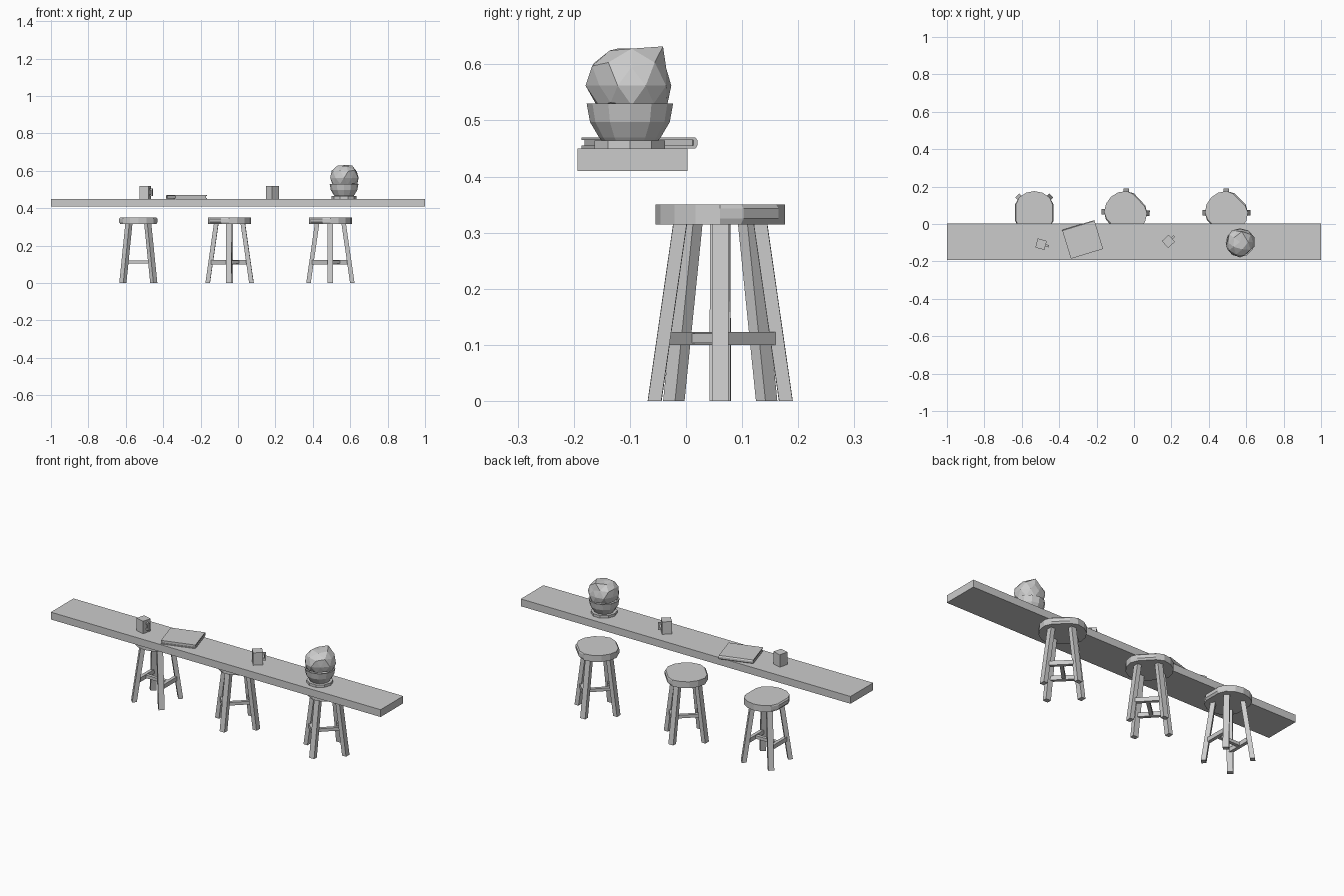
import bpy, bmesh, math, random
from mathutils import Vector, Matrix

if "Cube" in bpy.data.objects:
    bpy.data.objects.remove(bpy.data.objects["Cube"])


def finish(name, bm, matrix=Matrix()):
    bmesh.ops.recalc_face_normals(bm, faces=bm.faces)
    me = bpy.data.meshes.new(name)
    bm.to_mesh(me)
    bm.free()
    ob = bpy.data.objects.new(name, me)
    ob.matrix_world = matrix
    bpy.context.collection.objects.link(ob)
    return ob


def loft(name, rings, matrix=Matrix()):
    """Skin a stack of equal-length closed loops and cap both ends."""
    bm = bmesh.new()
    loops = [[bm.verts.new(p) for p in r] for r in rings]
    n = len(loops[0])
    for a, b in zip(loops, loops[1:]):
        for i in range(n):
            bm.faces.new((a[i], a[(i + 1) % n], b[(i + 1) % n], b[i]))
    bm.faces.new(loops[0])
    bm.faces.new(loops[-1])
    return finish(name, bm, matrix)


def box(name, lo, hi, matrix=Matrix()):
    def ring(z):
        return [(lo[0], lo[1], z), (hi[0], lo[1], z), (hi[0], hi[1], z), (lo[0], hi[1], z)]
    return loft(name, [ring(lo[2]), ring(hi[2])], matrix)


def circle(r, z, n, turn=0.0):
    return [(r * math.cos(turn + math.tau * i / n), r * math.sin(turn + math.tau * i / n), z)
            for i in range(n)]


def place(x, y, z=0.0, deg=0.0):
    return Matrix.Translation((x, y, z)) @ Matrix.Rotation(math.radians(deg), 4, 'Z')


# Counter
box("counter_top", (-1, -0.193, 0.41), (1, 0.003, 0.45))


# Stools: round seat with two flattened sides, four splayed legs, H stretcher
def stool(tag, x, y, deg):
    m = place(x, y, 0, deg)
    d = Vector((1, 1, 0)).normalized()

    def seat_ring(z, flat):
        out = []
        for p in circle(0.115, z, 16):
            p = Vector(p)
            k = p.dot(d)
            out.append(p + d * (max(-flat, min(flat, k)) - k))
        return out
    loft(f"seat_{tag}",
         [seat_ring(0.315, 0.096), seat_ring(0.325, 0.103), seat_ring(0.343, 0.103),
          seat_ring(0.35, 0.097)], m)
    for i in range(4):
        def foot(r, z):
            return [(r - 0.012, -0.015, z), (r + 0.012, -0.015, z),
                    (r + 0.012, 0.015, z), (r - 0.012, 0.015, z)]
        loft(f"leg_{tag}_{i + 1}", [foot(0.117, 0), foot(0.071, 0.32)],
             m @ Matrix.Rotation(i * math.pi / 2, 4, 'Z'))
    diag = m @ Matrix.Rotation(math.pi / 4, 4, 'Z')
    for s, side in ((1, "a"), (-1, "b")):
        box(f"side_rung_{tag}_{side}", (s * 0.071 - 0.009, -0.073, 0.1),
            (s * 0.071 + 0.009, 0.073, 0.123), diag)
    box(f"cross_rung_{tag}", (-0.068, -0.009, 0.103), (0.068, 0.009, 0.12), diag)


stool("left", -0.533, 0.061, -45)
stool("middle", -0.045, 0.061, -2)
stool("right", 0.494, 0.061, 0)


# Square mugs with loop handles
def mug(tag, x, y, deg):
    m = place(x, y, 0.45, deg)
    box(f"mug_{tag}", (-0.025, -0.025, 0), (0.025, 0.025, 0.068), m)
    for part, z0, z1, x0 in (("top", 0.046, 0.055, 0.025), ("bottom", 0.015, 0.024, 0.025),
                             ("grip", 0.024, 0.046, 0.034)):
        box(f"mug_handle_{part}_{tag}", (x0, -0.006, z0), (0.042, 0.006, z1), m)


mug("left", -0.497, -0.108, -15)
mug("right", 0.184, -0.093, 42)

# Book with covers, inset pages and a rounded spine
book = place(-0.274, -0.085, 0.45, 17)
box("book_lower_cover", (-0.09, -0.078, 0), (0.09, 0.075, 0.005), book)
box("book_pages", (-0.086, -0.074, 0.005), (0.086, 0.075, 0.015), book)
box("book_upper_cover", (-0.09, -0.078, 0.015), (0.09, 0.075, 0.02), book)
spine = [(0.075, 0), (0.079, 0), (0.083, 0.006), (0.083, 0.014), (0.079, 0.02), (0.075, 0.02)]
loft("book_spine", [[(x, y, z) for y, z in spine] for x in (-0.09, 0.09)], book)

# Footed bowl
bowl = place(0.567, -0.1)
loft("bowl_foot", [circle(0.066, 0.45, 10), circle(0.066, 0.464, 10)], bowl)
loft("bowl", [circle(r, z, 12) for r, z in
              ((0.05, 0.464), (0.055, 0.47), (0.071, 0.497), (0.077, 0.53), (0.07, 0.53),
               (0.055, 0.5))], bowl)

# Heaped, faceted contents with one raised peak
random.seed(4)
bm = bmesh.new()
bmesh.ops.create_icosphere(bm, subdivisions=2, radius=0.079)
for v in bm.verts:
    v.co *= random.uniform(0.88, 1.06)
    v.co.z = max(-0.035, min(0.066, v.co.z * 0.95))
peak = min(bm.verts, key=lambda v: (v.co - Vector((0.01, 0.055, 0.06))).length)
peak.co = Vector((0.01, 0.056, 0.07))
finish("bowl_contents", bm, place(0.567, -0.097, 0.562))
